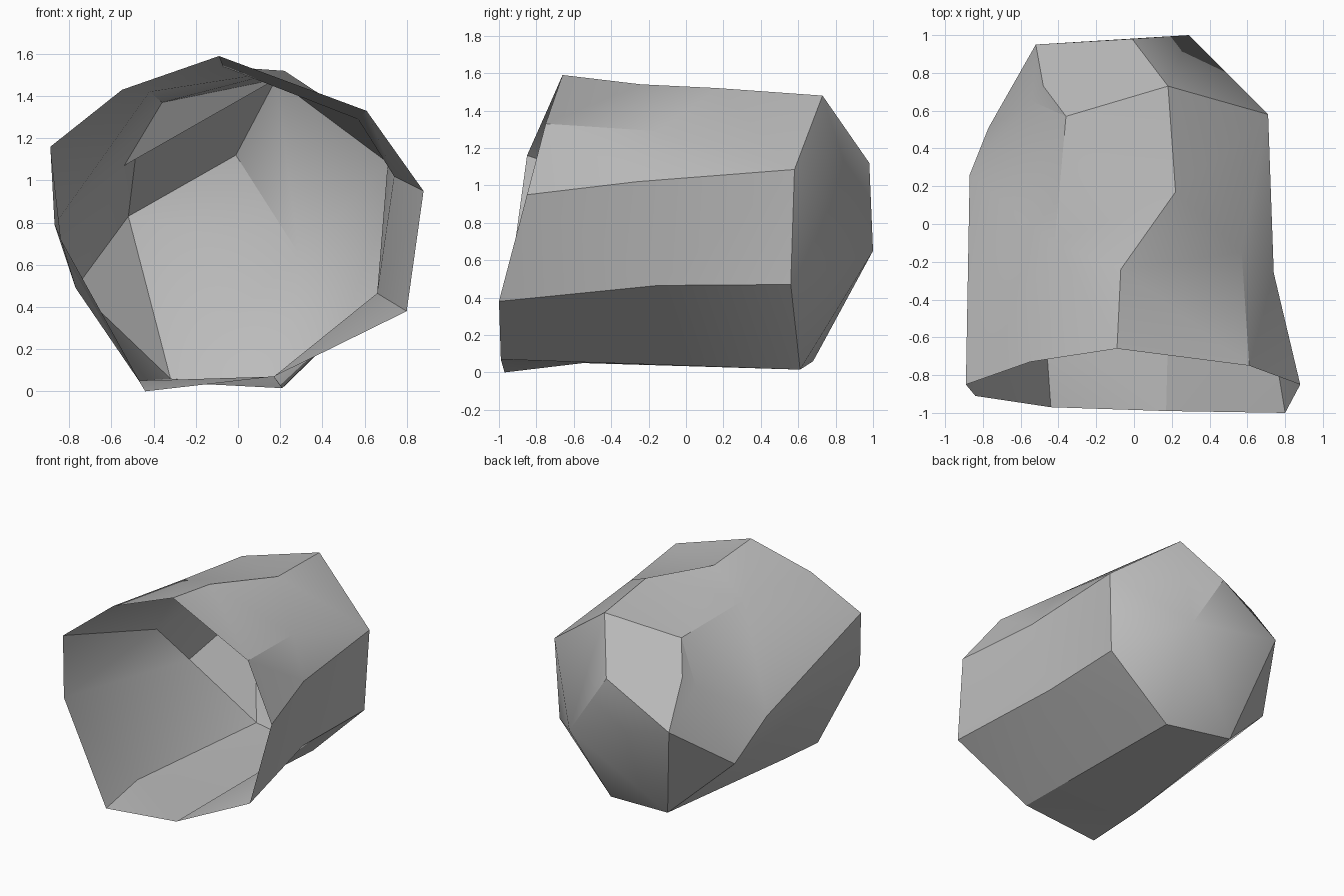
import bpy
import bmesh
import math
from mathutils import Vector

cube = bpy.data.objects.get("Cube")
if cube:
    bpy.data.objects.remove(cube, do_unlink=True)

# One flat stone colour
stone = bpy.data.materials.new("grey stone")
stone.use_nodes = True
grey = (0.5, 0.5, 0.5, 1)
stone.diffuse_color = grey
stone.node_tree.nodes["Principled BSDF"].inputs["Base Color"].default_value = grey

bm = bmesh.new()


def point(x, y, z):
    return bm.verts.new((x, y, z))


def add_face(*verts):
    """Add a face that points away from the hollow middle."""
    unique = list(dict.fromkeys(verts))
    if len(unique) < 3:
        return
    face = bm.faces.new(unique)
    face.normal_update()
    middle = Vector((0, 0, 0.8))
    if face.normal.dot(face.calc_center_median() - middle) < 0:
        face.normal_flip()


def strip(a, b):
    """Skin the wall between two ridges, always taking the shorter diagonal."""
    i = j = 0
    while i < len(a) - 1 or j < len(b) - 1:
        step_a = (a[i + 1].co - b[j].co).length if i < len(a) - 1 else math.inf
        step_b = (b[j + 1].co - a[i].co).length if j < len(b) - 1 else math.inf
        if step_a < step_b:
            add_face(a[i], b[j], a[i + 1])
            i += 1
        else:
            add_face(a[i], b[j], b[j + 1])
            j += 1


# Corners shared by the walls and the closed back
roof = point(0.18, 0.73, 1.48)
shoulder = point(-0.36, 0.57, 1.37)
dent = point(-0.54, 0.65, 1.07)
flank = point(-0.77, 0.51, 0.49)
floor_right = point(-0.32, 0.68, 0.06)
floor_left = point(0.21, 0.61, 0.015)
side_low = point(0.68, 0.56, 0.47)
side_high = point(0.71, 0.58, 1.085)

# Ridges running from the open front rim to the back, around the shell
ridges = [
    [point(-0.09, -0.66, 1.59), point(-0.07, -0.24, 1.54), point(0.22, 0.17, 1.52), roof],
    [point(-0.55, -0.73, 1.43), point(-0.42, -0.1, 1.42), shoulder, dent],
    [point(-0.89, -0.85, 1.16), point(-0.87, 0.26, 0.79), flank],
    [point(-0.84, -0.91, 0.72), flank],
    [point(-0.44, -0.97, 0), point(-0.47, -0.55, 0.05), floor_right],
    [point(0.17, -0.99, 0.07), floor_left],
    [point(0.8, -1, 0.38), point(0.66, -0.15, 0.465), side_low],
    [point(0.88, -0.85, 0.95), point(0.74, -0.26, 1.02), side_high],
    [point(0.61, -0.75, 1.33), point(0.57, -0.15, 1.29), side_high],
]
for k, ridge in enumerate(ridges):
    strip(ridge, ridges[(k + 1) % len(ridges)])

# Closed back: a fan around the rear tip, an upper slab and a chipped corner
tip = point(0.29, 1, 0.65)
back_top = point(-0.01, 0.98, 1.12)
back_right = point(-0.52, 0.95, 0.83)
chip = point(-0.48, 0.73, 1.16)
fan = [back_right, floor_right, floor_left, side_low, side_high, roof, back_top]
for k, corner in enumerate(fan):
    add_face(tip, corner, fan[(k + 1) % len(fan)])
add_face(roof, shoulder, chip, back_right, back_top)
add_face(shoulder, dent, chip)
add_face(chip, dent, back_right)
add_face(dent, flank, back_right)
add_face(flank, floor_right, back_right)

mesh = bpy.data.meshes.new("hollow_rock")
bm.to_mesh(mesh)
bm.free()
mesh.materials.append(stone)
rock = bpy.data.objects.new("hollow_rock", mesh)
bpy.context.collection.objects.link(rock)

# Soft facets with crisp ridges
bpy.ops.object.select_all(action="DESELECT")
rock.select_set(True)
bpy.context.view_layer.objects.active = rock
bpy.ops.object.shade_smooth_by_angle(angle=math.radians(30))
